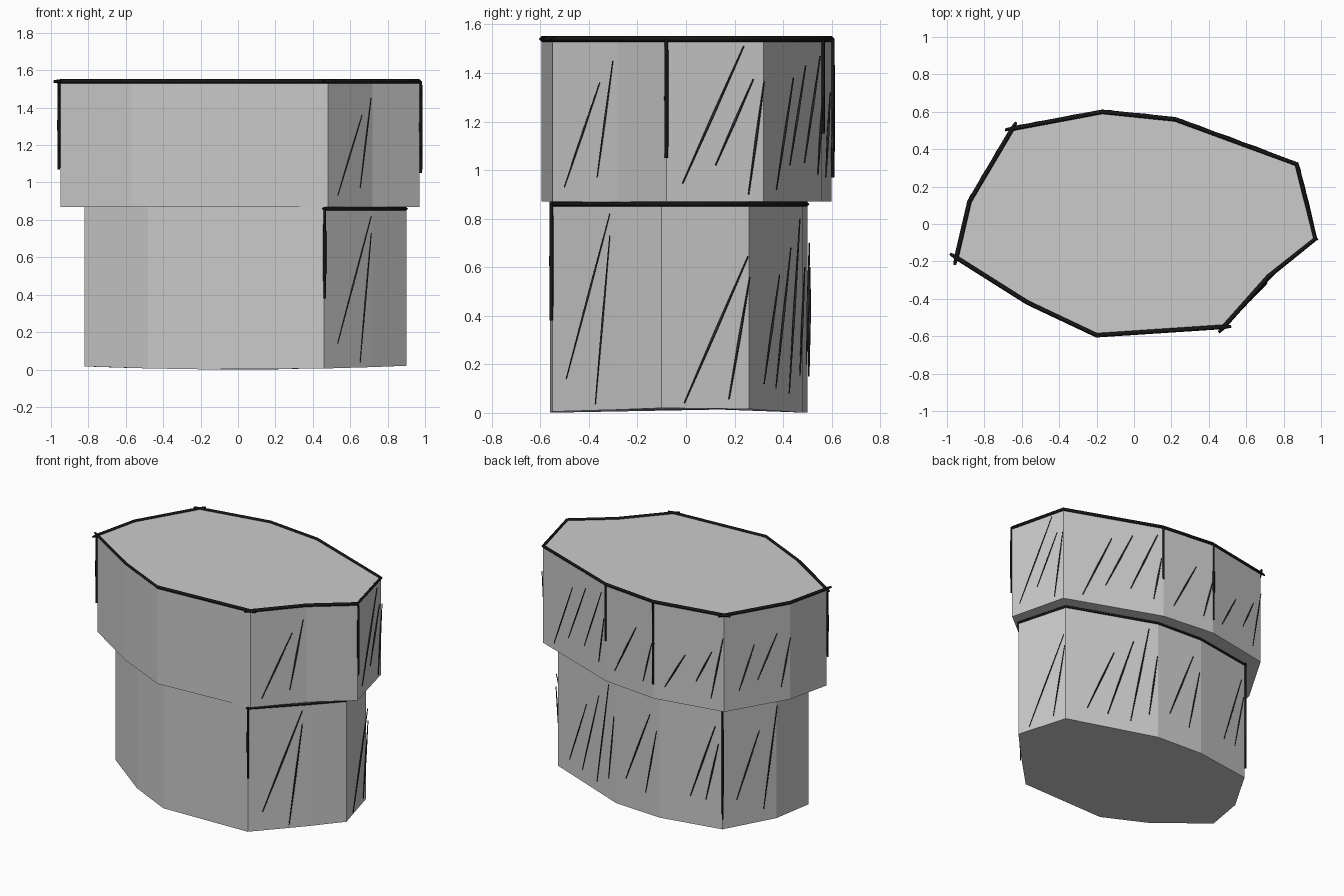
import bpy, bmesh
from mathutils import Vector

if "Cube" in bpy.data.objects:
    bpy.data.objects.remove(bpy.data.objects["Cube"])

UPPER = [(-.95, -.18), (-.88, .12), (-.65, .51), (-.17, .60), (.22, .56), (.87, .32),
         (.97, -.08), (.72, -.28), (.48, -.55), (-.20, -.595), (-.57, -.42)]
LOWER = [(-.82, -.17), (-.77, .11), (-.58, .43), (-.15, .50), (.20, .48), (.80, .26),
         (.90, -.10), (.72, -.29), (.46, -.55), (-.18, -.56), (-.48, -.42)]

ink = bpy.data.materials.new("ink")
ink.diffuse_color = (.008, .008, .008, 1)
ink.use_nodes = True
ink.node_tree.nodes["Principled BSDF"].inputs["Base Color"].default_value = ink.diffuse_color
hatch_ink = bpy.data.materials.new("hatch_ink")
hatch_ink.diffuse_color = (.025, .026, .03, 1)
hatch_ink.use_nodes = True
hatch_ink.node_tree.nodes["Principled BSDF"].inputs["Base Color"].default_value = hatch_ink.diffuse_color


def tier(name, outline, z0, z1, sag=0):
    """Faceted prism; sag lifts the outer ends of the base slightly."""
    bm = bmesh.new()
    low = [bm.verts.new((x, y, z0 + sag * x * x)) for x, y in outline]
    top = [bm.verts.new((x, y, z1)) for x, y in outline]
    n = len(outline)
    for i in range(n):
        j = (i + 1) % n
        bm.faces.new((low[i], low[j], top[j], top[i]))
    bm.faces.new(low)
    bm.faces.new(top)
    bmesh.ops.recalc_face_normals(bm, faces=bm.faces)
    me = bpy.data.meshes.new(name)
    bm.to_mesh(me)
    bm.free()
    bpy.context.collection.objects.link(bpy.data.objects.new(name, me))


def strokes(name, paths, width, mat, tip=.5):
    """Thin ink lines with tapered ends."""
    cu = bpy.data.curves.new(name, 'CURVE')
    cu.dimensions = '3D'
    cu.bevel_depth = width
    cu.bevel_resolution = 0
    cu.use_fill_caps = True
    for path in paths:
        sp = cu.splines.new('POLY')
        sp.points.add(len(path) - 1)
        for p, co in zip(sp.points, path):
            p.co = (*co, 1)
        sp.points[0].radius = sp.points[-1].radius = tip
    cu.materials.append(mat)
    bpy.context.collection.objects.link(bpy.data.objects.new(name, cu))


def rim(outline, ids, z, over=.04):
    """Line along outline corners, overshooting both ends."""
    p = [Vector((*outline[i % len(outline)], z)) * 1 for i in ids]
    first = p[0] + (p[0] - p[1]).normalized() * over
    last = p[-1] + (p[-1] - p[-2]).normalized() * over
    return [first] + p + [last]


def hatch(outline, table, gap):
    """Rows: face index, then (position along face, height) twice."""
    out = []
    for f, u0, z0, u1, z1 in table:
        a, b = Vector(outline[f]), Vector(outline[f + 1])
        d = (b - a).normalized()
        off = Vector((-d.y, d.x)) * gap
        p, q = a.lerp(b, u0) + off, a.lerp(b, u1) + off
        mid = (Vector((*p, z0)) + Vector((*q, z1))) / 2
        out.append([(*p, z0), mid, (*q, z1)])
    return out


def drop(outline, i, z0, z1):
    p = Vector(outline[i]) * 1.008
    return [(*p, z1), (*p, (z0 + z1) / 2), (*p, z0)]


# Two stacked rock tiers
tier("lower_tier", LOWER, 0, .87, .025)
tier("upper_tier", UPPER, .87, 1.54)

# Outlines along the top edges
strokes("upper_rim_lines", [rim(UPPER, (0, 1, 2), 1.54), rim(UPPER, range(2, 9), 1.54),
                            rim(UPPER, (8, 9, 10, 11), 1.54)], .012, ink, .6)
strokes("lower_rim_lines", [rim(LOWER, range(2, 9), .86, .01)], .009, ink)

# Short lines running down the corners
strokes("corner_lines", [drop(UPPER, 0, 1.07, 1.54), drop(UPPER, 3, .97, 1.54),
                         drop(UPPER, 4, 1.15, 1.54), drop(UPPER, 6, 1.05, 1.54),
                         drop(LOWER, 8, .38, .87), drop(LOWER, 2, .08, .87)], .009, ink, .8)

# Shading strokes on the right and back faces
upper_table = [
    (7, .80, .93, .26, 1.36), (7, .30, .97, .06, 1.45),
    (5, .84, .945, .21, 1.51), (5, .50, 1.02, .11, 1.375), (5, .16, .90, 0, 1.365),
    (4, .81, .92, .52, 1.38), (4, .58, 1.02, .31, 1.43), (4, .33, 1.03, .06, 1.47),
    (4, .10, .98, .02, 1.30), (3, .80, .97, .35, 1.32), (3, .20, .97, .02, 1.25),
    (2, .83, .97, .54, 1.22), (2, .39, 1.05, .17, 1.27), (2, .18, .95, .01, 1.38),
    (1, .78, 1.0, .55, 1.30), (1, .50, 1.05, .20, 1.35), (1, .14, .97, 0, 1.30)]
lower_table = [
    (7, .75, .14, .06, .82), (7, .29, .035, .06, .73),
    (5, .75, .04, .02, .645), (5, .24, .055, 0, .56),
    (4, .77, .12, .48, .57), (4, .55, .10, .27, .68), (4, .30, .08, .10, .80),
    (4, .10, .15, .01, .60), (3, .75, .20, .20, .70), (3, .30, .15, .05, .60),
    (2, .50, .20, .10, .72), (2, .25, .20, .05, .60),
    (1, .75, .20, .33, .65), (1, .25, .10, 0, .80)]
strokes("upper_hatching", hatch(UPPER, upper_table, .008), .0055, hatch_ink)
strokes("lower_hatching", hatch(LOWER, lower_table, .012), .0055, hatch_ink)
